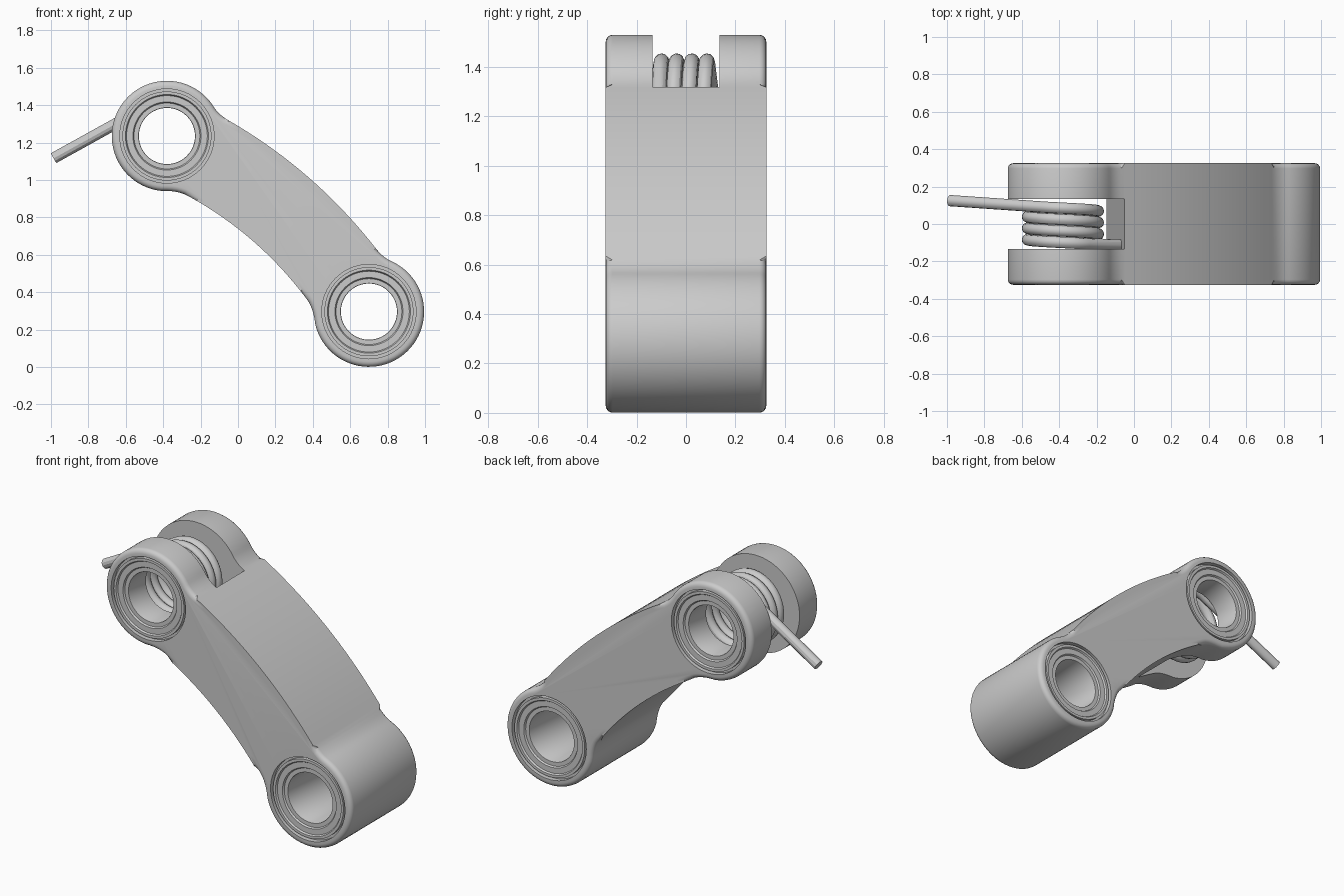
import bpy, bmesh
from math import sin, cos, pi, radians

if "Cube" in bpy.data.objects:
    bpy.data.objects.remove(bpy.data.objects["Cube"])

A = (-0.38, 1.235)          # upper pivot (x, z)
B = (0.70, 0.296)           # lower pivot
R, HALF, SLOT, BORE = 0.295, 0.325, 0.135, 0.252
dx, dz = B[0] - A[0], B[1] - A[1]
D = (dx * dx + dz * dz) ** 0.5
U, N = (dx / D, dz / D), (-dz / D, dx / D)
M, L = ((A[0] + B[0]) / 2, (A[1] + B[1]) / 2), D / 2


def to_obj(bm, name):
    bmesh.ops.recalc_face_normals(bm, faces=bm.faces[:])
    me = bpy.data.meshes.new(name)
    bm.to_mesh(me)
    bm.free()
    ob = bpy.data.objects.new(name, me)
    bpy.context.collection.objects.link(ob)
    return ob


def smooth(ob):
    bpy.ops.object.select_all(action='DESELECT')
    ob.select_set(True)
    bpy.context.view_layer.objects.active = ob
    bpy.ops.object.shade_smooth_by_angle(angle=radians(30))


def prism(name, pts, half, bevel=0):
    """Extrude an (x, z) outline along y, optionally rounding both rims."""
    bm = bmesh.new()
    f = bm.faces.new([bm.verts.new((x, -half, z)) for x, z in pts])
    ext = bmesh.ops.extrude_face_region(bm, geom=[f])
    for v in ext['geom']:
        if isinstance(v, bmesh.types.BMVert):
            v.co.y = half
    if bevel:
        rims = [e for e in bm.edges if abs(e.verts[0].co.y - e.verts[1].co.y) < 1e-5]
        bmesh.ops.bevel(bm, geom=rims, offset=bevel, segments=4, profile=0.5, affect='EDGES')
    return to_obj(bm, name)


def lathe(name, centre, prof, seg=64):
    """Spin a closed (radius, y) profile round the y axis at a pivot."""
    bm = bmesh.new()
    rings = [[bm.verts.new((centre[0] + r * cos(2 * pi * i / seg), y,
                            centre[1] + r * sin(2 * pi * i / seg))) for i in range(seg)]
             for r, y in prof]
    for a, b in zip(rings, rings[1:] + rings[:1]):
        for i in range(seg):
            j = (i + 1) % seg
            bm.faces.new((a[i], a[j], b[j], b[i]))
    return to_obj(bm, name)


# Link outline: half of it in (along, across) coordinates, then mirrored
def upper(u): return 0.33 - 0.06 * (u / 0.567) ** 2
def lower(u): return -0.122 - 0.05 * (u / 0.44) ** 2
def boss(deg): return (L + R * cos(radians(deg)), R * sin(radians(deg)))


def blend(p, c, q, n=6):
    return [tuple((1 - t) ** 2 * p[k] + 2 * t * (1 - t) * c[k] + t * t * q[k] for k in (0, 1))
            for t in (i / n for i in range(n + 1))]


half = [(0.42 * i / 8, lower(0.42 * i / 8)) for i in range(8)]
half += blend((0.42, lower(0.42)), (0.481, -0.181), boss(-125))
half += [boss(-125 + 230 * i / 46) for i in range(1, 46)]
half += blend(boss(105), (0.586, 0.266), (0.52, upper(0.52)))
half += [(0.52 * (1 - i / 9), upper(0.52 * (1 - i / 9))) for i in range(1, 10)]
outline = half + [(-u, n) for u, n in reversed(half[1:-1])]
pts = [(M[0] + u * U[0] + n * N[0], M[1] + u * U[1] + n * N[1]) for u, n in outline]
link = prism("link_arm", pts, HALF, 0.028)

# Cutters: fork slot and the two bores
cutters = [prism("slot_cutter", [(-0.9, 0.57), (-0.2, 0.57), (0.01, 1.63), (-0.9, 1.63)], SLOT)]
for c in (A, B):
    ring = [(c[0] + BORE * cos(2 * pi * i / 64), c[1] + BORE * sin(2 * pi * i / 64)) for i in range(64)]
    cutters.append(prism("bore_cutter", ring, 0.5))
for cut in cutters:
    mod = link.modifiers.new("cut", 'BOOLEAN')
    mod.operation, mod.solver, mod.object = 'DIFFERENCE', 'EXACT', cut
    bpy.context.view_layer.objects.active = link
    bpy.ops.object.modifier_apply(modifier=mod.name)
    bpy.data.objects.remove(cut)
smooth(link)

# Stepped bushings in both ends of both bores
for label, c, inner in (("upper", A, SLOT), ("lower", B, 0.0)):
    for side, s in (("front", -1), ("back", 1)):
        prof = [(BORE, inner), (BORE, 0.295), (0.238, 0.295), (0.238, 0.32), (0.222, 0.32),
                (0.216, 0.31), (0.182, 0.31), (0.176, 0.3), (0.152, 0.3), (0.15, 0.296), (0.15, inner)]
        smooth(lathe(f"{label}_bushing_{side}", c, [(r, s * y) for r, y in prof]))

# Torsion spring: four coils with a leg at each end
r, t0, t1 = 0.19, radians(49), radians(120.7 + 1080)
y0, y1 = -0.106, 0.09
path = [(-0.07, -0.112, 1.21)]
steps = 160
for i in range(steps + 1):
    k = i / steps
    t = t0 + (t1 - t0) * k
    path.append((A[0] + r * cos(t), y0 + (y1 - y0) * k, A[1] + r * sin(t)))
path.append((-0.985, 0.125, 1.117))
cu = bpy.data.curves.new("spring", 'CURVE')
cu.dimensions = '3D'
cu.bevel_depth, cu.bevel_resolution, cu.use_fill_caps = 0.03, 4, True
sp = cu.splines.new('POLY')
sp.points.add(len(path) - 1)
for p, co in zip(sp.points, path):
    p.co = (*co, 1)
spring = bpy.data.objects.new("torsion_spring", cu)
bpy.context.collection.objects.link(spring)
bpy.ops.object.select_all(action='DESELECT')
spring.select_set(True)
bpy.context.view_layer.objects.active = spring
bpy.ops.object.convert(target='MESH')
smooth(bpy.context.view_layer.objects.active)
